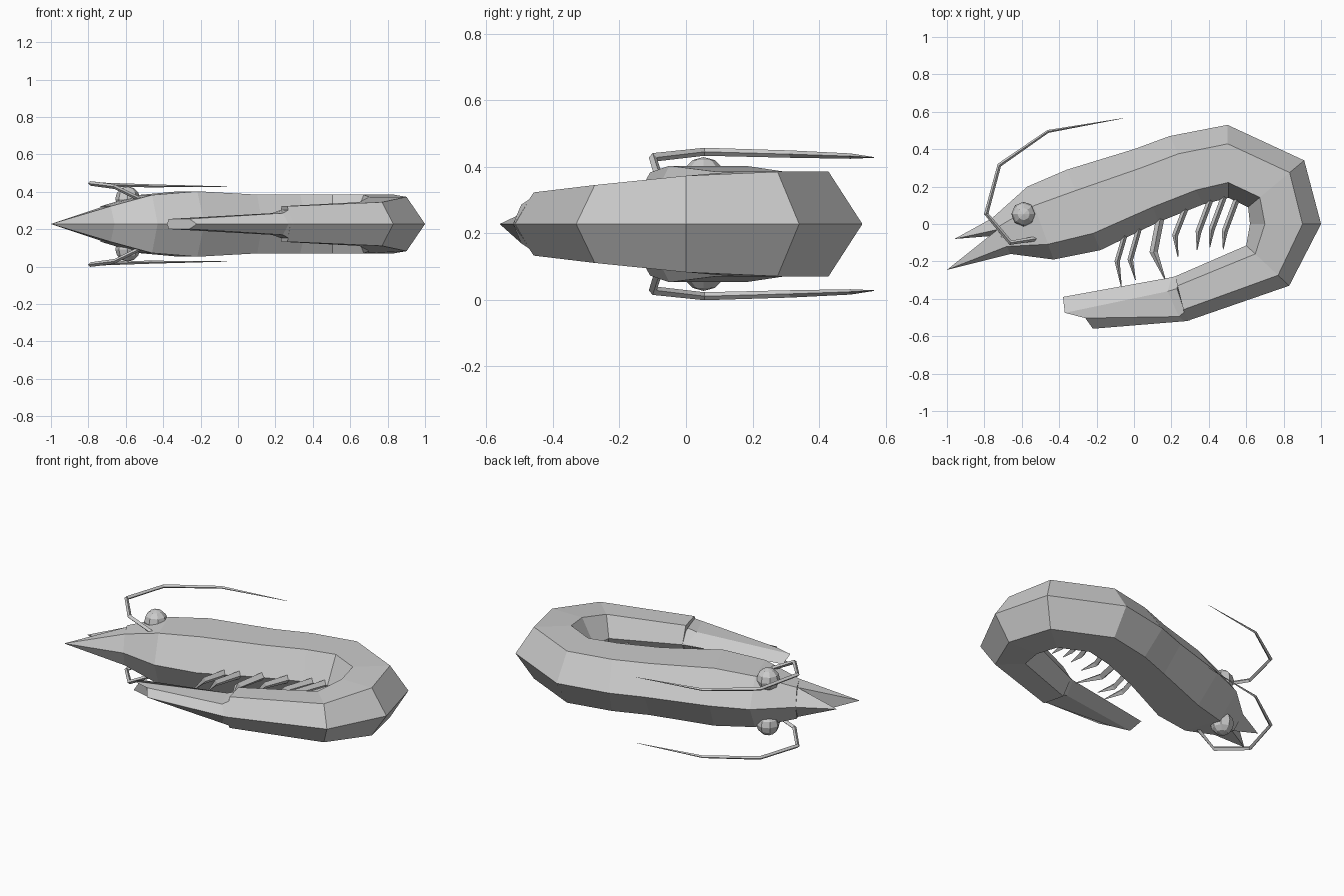
import bpy, bmesh
from mathutils import Vector

if "Cube" in bpy.data.objects:
    bpy.data.objects.remove(bpy.data.objects["Cube"])

ZC = 0.228  # mirror plane height


def finish(bm, name):
    bmesh.ops.recalc_face_normals(bm, faces=bm.faces)
    mesh = bpy.data.meshes.new(name)
    bm.to_mesh(mesh)
    bm.free()
    obj = bpy.data.objects.new(name, mesh)
    bpy.context.collection.objects.link(obj)
    return obj


def bridge(bm, rings, caps=True):
    for a, b in zip(rings, rings[1:]):
        n = len(a)
        for i in range(n):
            bm.faces.new((a[i], a[(i + 1) % n], b[(i + 1) % n], b[i]))
    if caps:
        bm.faces.new(rings[0])
        bm.faces.new(rings[-1])


def hex_ring(bm, back, shoulder, side, belly, w):
    pts = [(back, 0), (shoulder, w), (side, w), (belly, 0), (side, -w), (shoulder, -w)]
    return [bm.verts.new((p[0], p[1], ZC + z)) for p, z in pts]


def loft(name, sections):
    bm = bmesh.new()
    bridge(bm, [hex_ring(bm, *s) for s in sections])
    return finish(bm, name)


def section(ox, oy, ix, iy, w):
    o, i = Vector((ox, oy)), Vector((ix, iy))
    return o, o.lerp(i, 0.26), o.lerp(i, 0.79), i, w


def tube(name, pts, sizes):
    # square tube in the xy direction of travel, sizes = (in-plane, z) half widths
    bm = bmesh.new()
    rings = []
    pts = [Vector(p) for p in pts]
    for k, (p, (r, h)) in enumerate(zip(pts, sizes)):
        d = pts[min(k + 1, len(pts) - 1)] - pts[max(k - 1, 0)]
        s = Vector((-d.y, d.x, 0)).normalized() * r
        u = Vector((0, 0, h))
        rings.append([bm.verts.new(p + v) for v in (s, u, -s, -u)])
    bridge(bm, rings)
    return finish(bm, name)


# Curled body: back ridge point, belly ridge point, half width
body = [
    (-0.76, 0.03, -0.66, -0.16, 0.095),
    (-0.57, 0.20, -0.43, -0.19, 0.155),
    (-0.36, 0.29, -0.18, -0.14, 0.175),
    (0.00, 0.40, 0.13, 0.01, 0.157),
    (0.19, 0.47, 0.37, 0.105, 0.157),
    (0.50, 0.53, 0.505, 0.14, 0.157),
    (0.91, 0.34, 0.61, 0.09, 0.157),
    (1.00, 0.00, 0.62, 0.00, 0.145),
    (0.83, -0.33, 0.60, -0.115, 0.117),
    (0.28, -0.52, 0.22, -0.28, 0.095),
]
loft("body", [section(*s) for s in body])

# Tail fan, narrower than the body
loft("tail", [
    ((0.30, -0.515), (0.27, -0.47), (0.23, -0.345), (0.24, -0.275), 0.075),
    ((0.27, -0.52), (0.24, -0.495), (0.18, -0.36), (0.20, -0.285), 0.058),
    ((-0.22, -0.56), (-0.26, -0.503), (-0.37, -0.475), (-0.38, -0.39), 0.027),
])


# Head spikes
def spike(name, tip, base):
    bm = bmesh.new()
    apex = bm.verts.new((tip[0], tip[1], ZC))
    ring = [bm.verts.new((x, y, ZC + z)) for x, y, z in base]
    for i in range(len(ring)):
        bm.faces.new((apex, ring[i], ring[(i + 1) % len(ring)]))
    bm.faces.new(ring)
    finish(bm, name)


spike("upper_spike", (-0.96, -0.08),
      [(-0.76, 0.03, 0), (-0.73, -0.03, 0.09), (-0.71, -0.06, 0), (-0.73, -0.03, -0.09)])
spike("lower_spike", (-1.0, -0.245),
      [(-0.73, -0.03, 0.09), (-0.68, -0.12, 0.095), (-0.66, -0.16, 0),
       (-0.68, -0.12, -0.095), (-0.73, -0.03, -0.09)])

# Legs: root, knee, tip, half width
legs = [
    (-0.04, -0.03, -0.09, -0.20, -0.067, -0.34, 0.014),
    (0.04, 0.02, -0.02, -0.19, 0.008, -0.30, 0.015),
    (0.15, 0.08, 0.105, -0.15, 0.17, -0.305, 0.022),
    (0.29, 0.12, 0.22, -0.06, 0.235, -0.175, 0.016),
    (0.42, 0.16, 0.345, -0.04, 0.337, -0.14, 0.016),
    (0.49, 0.17, 0.415, -0.03, 0.405, -0.125, 0.016),
    (0.56, 0.16, 0.485, -0.04, 0.477, -0.135, 0.016),
]
for n, (x0, y0, x1, y1, x2, y2, r) in enumerate(legs, 1):
    tube(f"leg_{n}", [(x0, y0, ZC), (x1, y1, ZC), (x2, y2, ZC)],
         [(r, 0.025), (r, 0.02), (0.002, 0.002)])

# Eyes and feelers on both sides
feeler = [(-0.50, -0.075, 0.12), (-0.66, -0.10, 0.20), (-0.79, 0.055, 0.217),
          (-0.72, 0.315, 0.21), (-0.46, 0.495, 0.204), (-0.06, 0.565, 0.2)]
radii = [0.013, 0.013, 0.012, 0.011, 0.008, 0.001]
for side, s in (("left", 1), ("right", -1)):
    bm = bmesh.new()
    bmesh.ops.create_uvsphere(bm, u_segments=8, v_segments=6, radius=0.066)
    bmesh.ops.translate(bm, verts=bm.verts, vec=(-0.59, 0.053, ZC + s * 0.135))
    finish(bm, f"eye_{side}")
    tube(f"feeler_{side}", [(x, y, ZC + s * z) for x, y, z in feeler],
         [(r, r) for r in radii])
